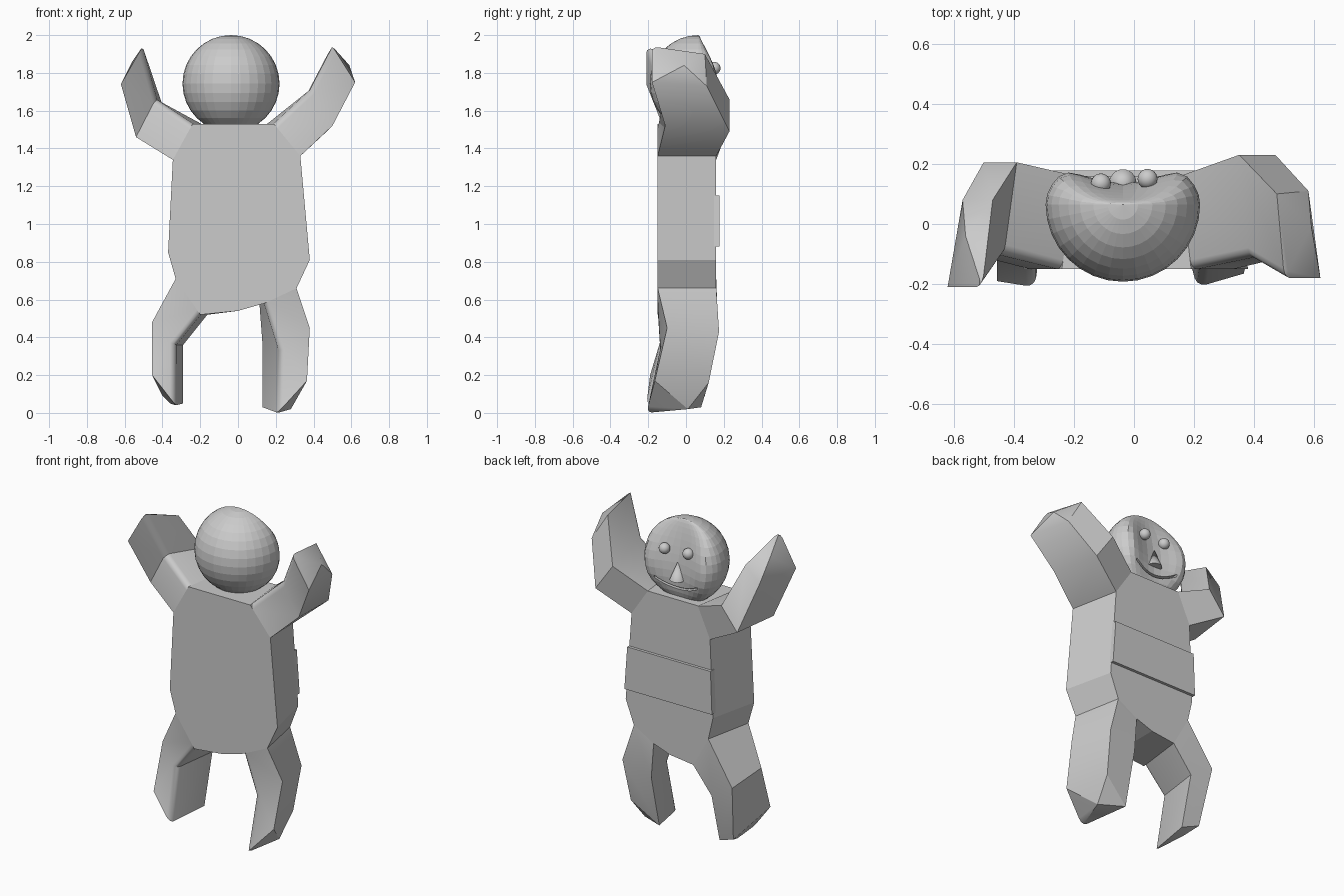
import bpy
import bmesh
import math
from mathutils import Matrix, Vector

cube = bpy.data.objects.get("Cube")
if cube:
    bpy.data.objects.remove(cube, do_unlink=True)

grey = bpy.data.materials.new("plain grey")
grey.use_nodes = True
grey.diffuse_color = (0.6, 0.6, 0.6, 1)
grey.node_tree.nodes["Principled BSDF"].inputs["Base Color"].default_value = (0.6, 0.6, 0.6, 1)

FRONT, BACK = -0.15, 0.16
TAPER = 0.81  # the face side of the torso is narrower


def finish(bm, name, smooth=False):
    """Turn a bmesh into a named grey object."""
    bmesh.ops.recalc_face_normals(bm, faces=bm.faces)
    mesh = bpy.data.meshes.new(name)
    bm.to_mesh(mesh)
    bm.free()
    mesh.materials.append(grey)
    obj = bpy.data.objects.new(name, mesh)
    bpy.context.collection.objects.link(obj)
    if smooth:
        bpy.ops.object.select_all(action="DESELECT")
        obj.select_set(True)
        bpy.context.view_layer.objects.active = obj
        bpy.ops.object.shade_smooth_by_angle(angle=math.radians(30))
    return obj


def slab(name, outline, y_min, y_max, taper=1):
    """Extrude an outline in x and z along y, scaling x at the far side."""
    bm = bmesh.new()
    face = bm.faces.new([bm.verts.new((x, y_min, z)) for x, z in outline])
    moved = bmesh.ops.extrude_face_region(bm, geom=[face])["geom"]
    for v in moved:
        if isinstance(v, bmesh.types.BMVert):
            v.co.x *= taper
            v.co.y = y_max
    return finish(bm, name)


def limb(name, inner, outer, joint, end, tip):
    """Loft a limb from the torso through its joint to a pointed end.
    Rings run front inner, front outer, back outer, back inner."""
    root = [(inner[0], FRONT, inner[1]), (outer[0], FRONT, outer[1]),
            (outer[0] * TAPER, BACK, outer[1]), (inner[0] * TAPER, BACK, inner[1])]
    bm = bmesh.new()
    rings = [[bm.verts.new(p) for p in ring] for ring in (root, joint, end)]
    for a, b in zip(rings, rings[1:]):
        for i in range(4):
            j = (i + 1) % 4
            bm.faces.new((a[i], a[j], b[j], b[i]))
    bm.faces.new(rings[0])
    point = bm.verts.new(tip)
    last = rings[-1]
    for i in range(4):
        bm.faces.new((last[i], last[(i + 1) % 4], point))
    # Round the inner front edge
    bmesh.ops.recalc_face_normals(bm, faces=bm.faces)
    edges = [bm.edges.get((a[0], b[0])) for a, b in zip(rings, rings[1:])]
    bmesh.ops.bevel(bm, geom=edges, offset=0.03, segments=3, profile=0.5,
                    affect="EDGES", clamp_overlap=True)
    return finish(bm, name, smooth=True)


# Torso
slab("torso", [(-0.24, 1.53), (0.19, 1.53), (0.33, 1.36), (0.38, 0.81),
               (0.31, 0.66), (0.14, 0.58), (0, 0.54), (-0.2, 0.52),
               (-0.33, 0.71), (-0.37, 0.85), (-0.345, 1.34)], FRONT, BACK, TAPER)

# Raised waist band on the face side
slab("waist_band", [(-0.295, 1.15), (0.285, 1.15), (0.305, 0.88), (-0.305, 0.88)],
     0.14, 0.178)

# Arms
limb("left_arm", (0.19, 1.53), (0.33, 1.36),
     [(0.38, -0.11, 1.71), (0.5, -0.11, 1.52), (0.47, 0.23, 1.49), (0.35, 0.23, 1.66)],
     [(0.5, -0.18, 1.94), (0.62, -0.18, 1.75), (0.58, 0.11, 1.73), (0.475, 0.1, 1.9)],
     (0.59, -0.01, 1.84))
limb("right_arm", (-0.24, 1.53), (-0.345, 1.34),
     [(-0.43, -0.1, 1.66), (-0.54, -0.1, 1.46), (-0.5, 0.205, 1.46), (-0.39, 0.205, 1.6)],
     [(-0.505, -0.21, 1.94), (-0.62, -0.21, 1.74), (-0.57, 0.08, 1.74), (-0.47, 0.08, 1.83)],
     (-0.56, -0.04, 1.86))

# Legs
limb("left_leg", (0.14, 0.58), (0.31, 0.66),
     [(0.22, -0.14, 0.33), (0.38, -0.1, 0.45), (0.32, 0.175, 0.43), (0.13, 0.16, 0.36)],
     [(0.21, -0.21, 0), (0.365, -0.165, 0.17), (0.3, 0.12, 0.16), (0.13, 0.08, 0.03)],
     (0.28, 0.01, 0.02))
limb("right_leg", (-0.2, 0.52), (-0.33, 0.71),
     [(-0.33, -0.14, 0.36), (-0.455, -0.1, 0.48), (-0.44, 0.17, 0.45), (-0.29, 0.16, 0.36)],
     [(-0.33, -0.21, 0.04), (-0.455, -0.19, 0.2), (-0.4, 0.1, 0.09), (-0.29, 0.08, 0.05)],
     (-0.36, 0, 0.05))

# Head, a faceted ball with a flattened, slightly hollow face
centre = Vector((-0.037, 0.065, 1.743))
bm = bmesh.new()
bmesh.ops.create_uvsphere(bm, u_segments=32, v_segments=16, radius=0.257)
for v in bm.verts:
    if v.co.y > 0:
        cheek = min(1, (v.co.x / 0.2) ** 2)
        v.co.y *= 0.25 + 0.4 * cheek - 0.5 * v.co.z
bmesh.ops.translate(bm, verts=bm.verts, vec=centre)
head = finish(bm, "head")

# Smiling mouth, cut as a groove
xs = [i * 0.03 for i in range(-5, 6)]
curve = [(centre.x + x, 1.59 + 2 * x * x) for x in xs]
upper = [(x, z + 0.007) for x, z in curve]
lower = [(x, z - 0.007) for x, z in reversed(curve)]
cutter = slab("mouth_cutter", upper + lower, 0.11, 0.4)
cutter.hide_render = True
groove = head.modifiers.new("mouth", "BOOLEAN")
groove.operation = "DIFFERENCE"
groove.solver = "EXACT"
groove.object = cutter
bpy.context.view_layer.objects.active = head
bpy.ops.object.modifier_apply(modifier=groove.name)
bpy.data.objects.remove(cutter, do_unlink=True)

# Eyes
for name, x, y in (("left_eye", 0.045, 0.15), ("right_eye", -0.11, 0.135)):
    bm = bmesh.new()
    bmesh.ops.create_uvsphere(bm, u_segments=24, v_segments=12, radius=0.033,
                              matrix=Matrix.Translation((x, y, 1.825)))
    finish(bm, name, smooth=True)

# Nose
bm = bmesh.new()
bmesh.ops.create_cone(bm, cap_ends=True, segments=24, radius1=0.045, radius2=0,
                      depth=0.11, matrix=Matrix.Translation((centre.x, 0.137, 1.7)))
finish(bm, "nose", smooth=True)
